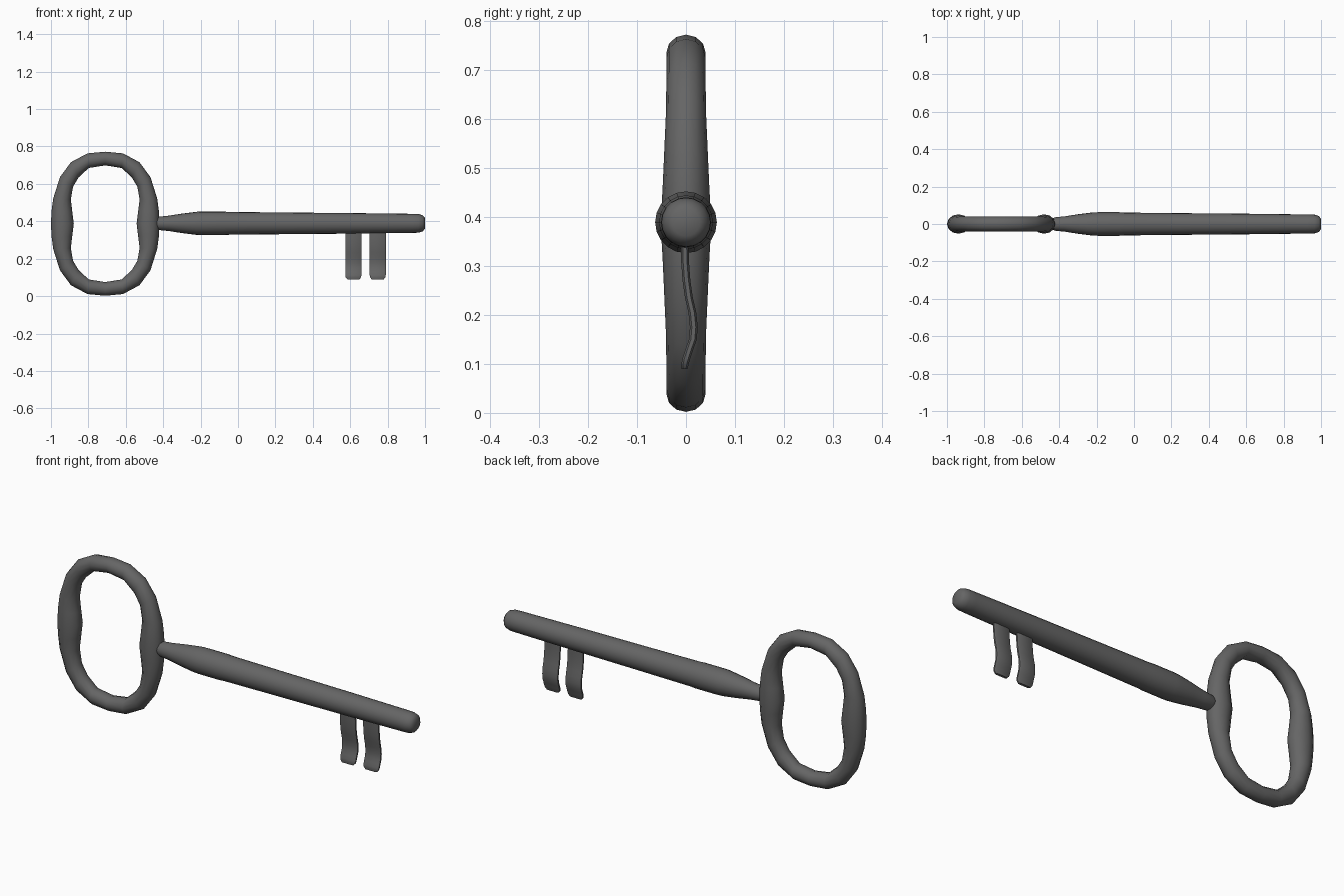
import bpy, bmesh
from math import sin, cos, pi, radians

if "Cube" in bpy.data.objects:
    bpy.data.objects.remove(bpy.data.objects["Cube"])

metal = bpy.data.materials.new("dark_metal")
metal.diffuse_color = (0.13, 0.13, 0.13, 1)
metal.use_nodes = True
metal.node_tree.nodes["Principled BSDF"].inputs["Base Color"].default_value = metal.diffuse_color


def loft(name, rings, closed=False):
    """Skin a list of equal-length point rings; cap the ends unless closed."""
    bm = bmesh.new()
    loops = [[bm.verts.new(p) for p in r] for r in rings]
    n = len(loops[0])
    pairs = list(zip(loops, loops[1:])) + ([(loops[-1], loops[0])] if closed else [])
    for a, b in pairs:
        for i in range(n):
            j = (i + 1) % n
            bm.faces.new((a[i], a[j], b[j], b[i]))
    if not closed:
        bm.faces.new(loops[0])
        bm.faces.new(loops[-1])
    bmesh.ops.recalc_face_normals(bm, faces=bm.faces)
    mesh = bpy.data.meshes.new(name)
    bm.to_mesh(mesh)
    bm.free()
    mesh.materials.append(metal)
    ob = bpy.data.objects.new(name, mesh)
    bpy.context.collection.objects.link(ob)
    bpy.ops.object.select_all(action='DESELECT')
    ob.select_set(True)
    bpy.context.view_layer.objects.active = ob
    bpy.ops.object.shade_smooth_by_angle(angle=radians(40))
    return ob


# Bow: one quadrant of (outer x, outer z, inner x, inner z, half depth), mirrored round
CX, CZ = -0.71, 0.387
quad = [(.29, 0, .168, 0, .052), (.287, .067, .176, .065, .048),
        (.278, .135, .184, .13, .045), (.242, .249, .172, .198, .041),
        (.183, .329, .142, .248, .04), (.095, .376, .088, .298, .04),
        (0, .385, 0, .312, .04)]


def flip(q, sx, sz):
    return (q[0] * sx, q[1] * sz, q[2] * sx, q[3] * sz, q[4])


half = quad + [flip(q, -1, 1) for q in quad[-2::-1]]
path = half + [flip(q, 1, -1) for q in half[-2:0:-1]]
rings = []
for ox, oz, ix, iz, h in path:
    ring = []
    for k in range(12):
        a = 2 * pi * k / 12
        t = (1 + cos(a)) / 2
        ring.append((CX + ix + (ox - ix) * t, h * sin(a), CZ + iz + (oz - iz) * t))
    rings.append(ring)
loft("bow_ring", rings, closed=True)

# Shaft: turned profile (x, radius) along x
profile = [(-.44, .028), (-.42, .036), (-.37, .041), (-.30, .052), (-.22, .062),
           (-.19, .063), (-.08, .063), (-.05, .061), (.25, .058), (.6, .055),
           (.93, .051), (.965, .050), (.988, .043), (1.0, .028)]
loft("shaft", [[(x, r * cos(2 * pi * k / 20), .389 + r * sin(2 * pi * k / 20))
                for k in range(20)] for x, r in profile])

# Bit teeth: thin wavy strips, (z, y centre, size factor)
wave = [(.36, -.003, 1), (.31, -.002, 1), (.27, .001, 1), (.235, .006, 1),
        (.205, .013, 1), (.175, .016, 1), (.15, .014, 1), (.13, .007, 1),
        (.112, .001, 1), (.1, -.002, .95), (.09, -.003, .75)]
for i, cx in enumerate((.617, .747)):
    w, t = .043, .008
    section = [(w, -t * .5), (w, t * .5), (w - .007, t), (-w + .007, t),
               (-w, t * .5), (-w, -t * .5), (-w + .007, -t), (w - .007, -t)]
    loft(f"bit_tooth_{i + 1}",
         [[(cx + sx * s, y + sy * s, z) for sx, sy in section] for z, y, s in wave])
